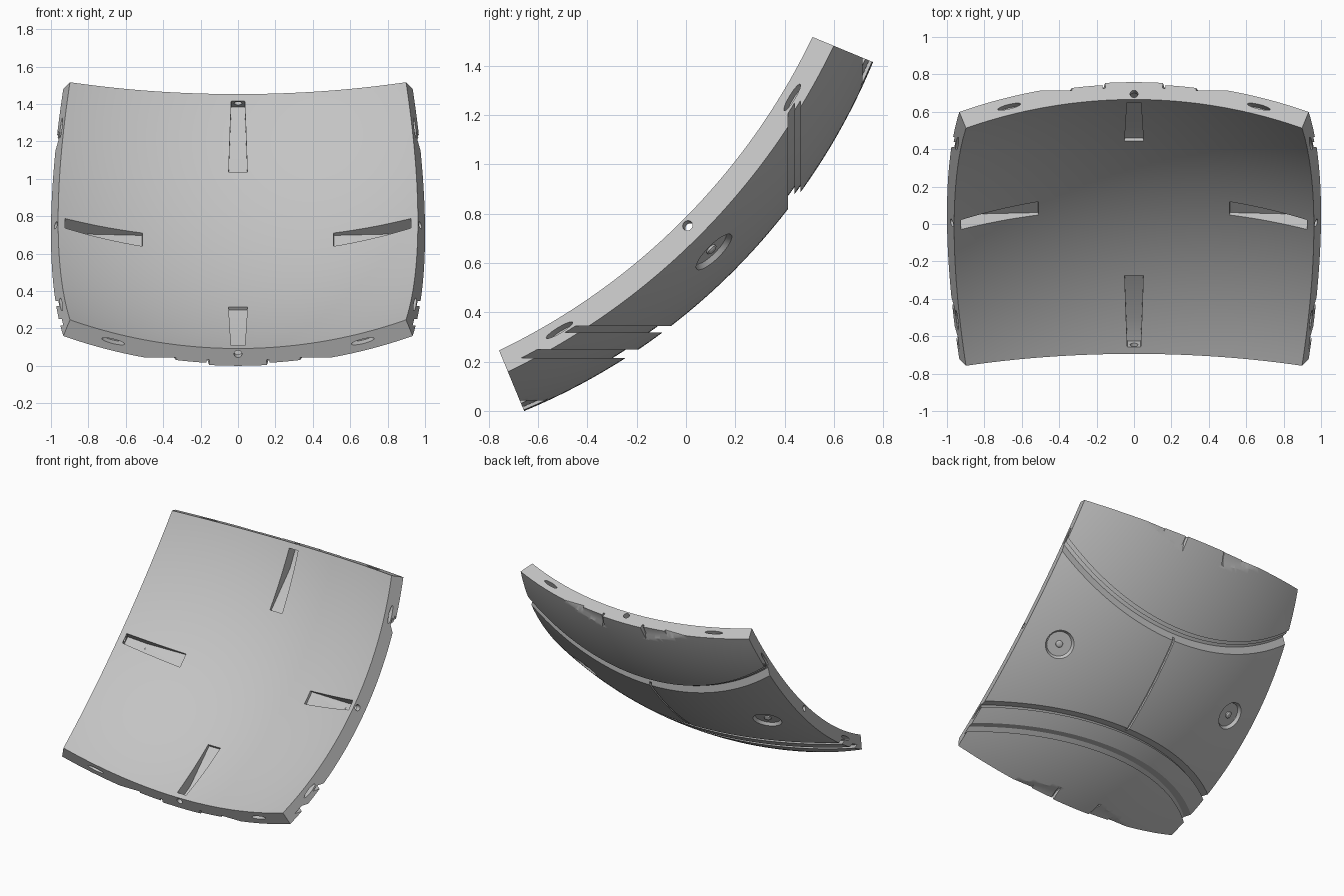
import bpy, bmesh
from math import sin, cos, tan, radians, sqrt, pi
from mathutils import Vector

if "Cube" in bpy.data.objects:
    bpy.data.objects.remove(bpy.data.objects["Cube"], do_unlink=True)

# Sphere that the panel is cut from
HALF = radians(22.5)
R_OUT = 1 / sin(HALF)
R_IN = R_OUT - 0.1
CENTRE = Vector((0, -1.656, R_OUT * cos(HALF)))
X = Vector((1, 0, 0))
UP = Vector((0, 1, 1)).normalized()       # along the panel
OUT = Vector((0, 1, -1)).normalized()     # away from the sphere centre

grey = bpy.data.materials.new("panel_grey")
grey.use_nodes = True
grey.diffuse_color = (0.55, 0.55, 0.55, 1)
grey.node_tree.nodes["Principled BSDF"].inputs["Base Color"].default_value = grey.diffuse_color


def add_object(name, bm):
    bmesh.ops.recalc_face_normals(bm, faces=bm.faces)
    mesh = bpy.data.meshes.new(name)
    bm.to_mesh(mesh)
    bm.free()
    mesh.materials.append(grey)
    obj = bpy.data.objects.new(name, mesh)
    bpy.context.collection.objects.link(obj)
    return obj


def loft(bm, rings):
    """Closed solid through rings of points given relative to the sphere centre."""
    part = bmesh.new()
    rows = [[part.verts.new(CENTRE + p) for p in ring] for ring in rings]
    for a, b in zip(rows, rows[1:]):
        for i in range(len(a)):
            j = (i + 1) % len(a)
            part.faces.new((a[i], a[j], b[j], b[i]))
    part.faces.new(rows[0])
    part.faces.new(rows[-1])
    bmesh.ops.recalc_face_normals(part, faces=part.faces)
    temp = bpy.data.meshes.new("temp")
    part.to_mesh(temp)
    part.free()
    bm.from_mesh(temp)
    bpy.data.meshes.remove(temp)


def oval(centre, a, b, ra, rb, n=24):
    return [centre + a * ra * cos(2 * pi * i / n) + b * rb * sin(2 * pi * i / n) for i in range(n)]


def ring_cut(bm, axis, radial, a0, a1, depth, start=-55, end=55, steps=72):
    """Groove around a pole of the sphere, between two distances along its axis."""
    n = 4
    dist = [a0 + (a1 - a0) * i / n for i in range(n + 1)]
    floor = R_OUT - depth
    profile = [(a, sqrt(floor ** 2 - a * a)) for a in dist]
    profile += [(a, sqrt((R_OUT + 0.08) ** 2 - a * a)) for a in reversed(dist)]
    rings = []
    for i in range(steps + 1):
        t = radians(start + (end - start) * i / steps)
        rings.append([axis * a + (radial * cos(t) + X * sin(t)) * r for a, r in profile])
    loft(bm, rings)


def channel(bm, along, side, sections):
    """Straight channel; each section is angle, half width, low and high radius."""
    rings = []
    for deg, half, low, high in sections:
        d = along * sin(radians(deg)) + OUT * cos(radians(deg))
        rings.append([d * low - side * half, d * low + side * half,
                      d * high + side * half, d * high - side * half])
    loft(bm, rings)


# Curved square shell
bm = bmesh.new()
bmesh.ops.create_grid(bm, x_segments=56, y_segments=56, size=1)
for v in bm.verts:
    d = X * tan(v.co.x * HALF) + UP * tan(v.co.y * HALF) + OUT
    v.co = CENTRE + d.normalized() * R_OUT
ext = bmesh.ops.extrude_face_region(bm, geom=bm.faces[:], use_keep_orig=True)
for v in ext["geom"]:
    if isinstance(v, bmesh.types.BMVert):
        v.co = CENTRE + (v.co - CENTRE) * (R_IN / R_OUT)
panel = add_object("curved_panel", bm)

cut = bmesh.new()

# Ring grooves and rim recesses around the two poles
Y, Z = Vector((0, 1, 0)), Vector((0, 0, 1))
for axis, radial in ((Y, -Z), (-Z, Y)):
    ring_cut(cut, axis, radial, 2.069, 2.095, 0.032)
    for s in (-1, 1):
        ring_cut(cut, axis, radial, 2.371, 2.47, 0.012, s * 9.3, s * 19, 12)
        ring_cut(cut, axis, radial, 2.371, 2.47, 0.026, s * 18.6, s * 32, 12)
        ring_cut(cut, axis, radial, 2.365, 2.47, 0.03, s * 8.8, s * 9.6, 2)
ring_cut(cut, Y, -Z, 2.09, 2.121, 0.015)
ring_cut(cut, -Z, Y, 2.164, 2.199, 0.028)

# Seam between the rings
channel(cut, UP, X, [(t, 0.008, R_OUT - 0.015, R_OUT + 0.05) for t in range(-8, 9, 2)])

# Joint details, repeated on the four edges
for along, side in ((X, UP), (-X, UP), (UP, X), (-UP, X)):
    channel(cut, along, side, [(11.7, 0.05, R_IN - 0.1, R_IN + 0.018),
                               (18.5, 0.041, R_IN - 0.1, R_IN + 0.08),
                               (21.6, 0.036, R_IN - 0.1, R_IN + 0.08)])
    normal = along * cos(HALF) - OUT * sin(HALF)
    edge = along * sin(HALF) + OUT * cos(HALF)
    hole = edge * (R_IN + 0.032)
    loft(cut, [oval(hole + normal * d, side, edge, 0.021, 0.021) for d in (-0.06, 0.05)])
    for s in (-1, 1):
        b = radians(15.1) * s
        radial = edge * cos(b) + side * sin(b)
        tangent = side * cos(b) - edge * sin(b)
        loft(cut, [oval(radial * (R_IN + 0.047) + normal * d, tangent, radial, 0.063, 0.013)
                   for d in (-0.05, 0.03)])

# Round dishes on the outer face, each with a central stud
for s, name in ((1, "left_stud"), (-1, "right_stud")):
    t = radians(16.6) * s
    d = X * sin(t) + OUT * cos(t)
    across = X * cos(t) - OUT * sin(t)
    loft(cut, [oval(d * (R_OUT + h), across, UP, r, r, 40)
               for h, r in ((-0.022, 0.085), (0, 0.1), (0.04, 0.1))])
    bm = bmesh.new()
    loft(bm, [oval(d * (R_OUT + h), across, UP, r, r)
              for h, r in ((-0.03, 0.024), (-0.014, 0.024), (-0.008, 0.017), (-0.006, 0.006))])
    stud = add_object(name, bm)

# Apply the cuts
cutter = add_object("cutter", cut)
cutter.hide_render = True
mod = panel.modifiers.new("cuts", 'BOOLEAN')
mod.operation = 'DIFFERENCE'
mod.solver = 'EXACT'
mod.use_self = True
mod.object = cutter
bpy.ops.object.select_all(action='DESELECT')
bpy.context.view_layer.objects.active = panel
panel.select_set(True)
bpy.ops.object.modifier_apply(modifier=mod.name)
bpy.data.objects.remove(cutter, do_unlink=True)

# Smooth curved faces, keep the cut edges sharp
for name in ("curved_panel", "left_stud", "right_stud"):
    bpy.data.objects[name].select_set(True)
bpy.ops.object.shade_smooth_by_angle(angle=radians(25))
